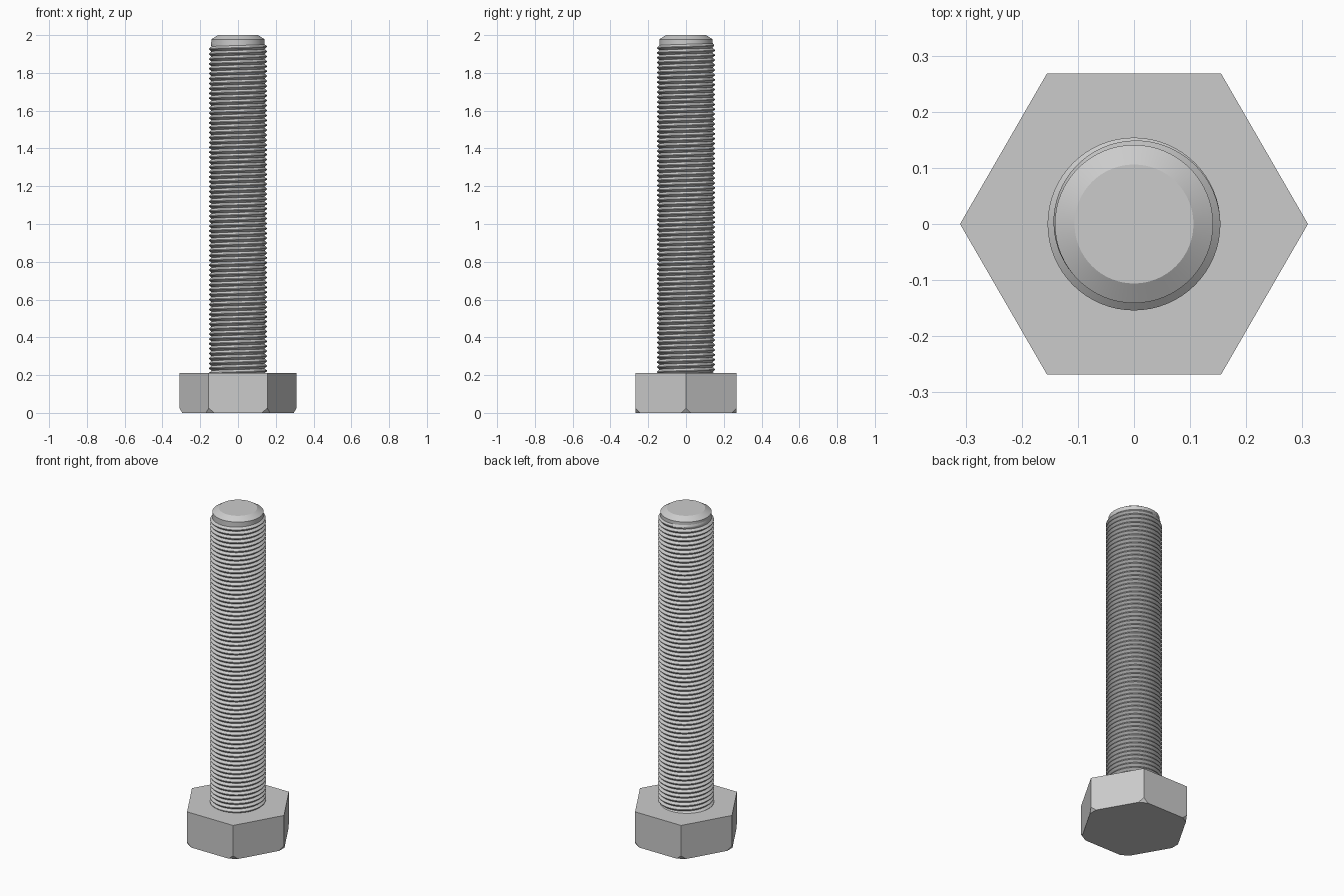
import bpy
import bmesh
from math import cos, sin, pi, tau, radians
from mathutils import Vector

if "Cube" in bpy.data.objects:
    bpy.data.objects.remove(bpy.data.objects["Cube"], do_unlink=True)

HEAD_RADIUS, HEAD_HEIGHT = 0.31, 0.21
CORE_RADIUS, CREST_RADIUS = 0.141, 0.154
PITCH, SEGMENTS = 0.026, 64
THREAD_TOP = 1.968

steel = bpy.data.materials.new("grey steel")
steel.use_nodes = True
steel.diffuse_color = (0.6, 0.6, 0.6, 1)
steel.node_tree.nodes["Principled BSDF"].inputs["Base Color"].default_value = (0.6, 0.6, 0.6, 1)


def finish(name, bm, smooth):
    bmesh.ops.recalc_face_normals(bm, faces=bm.faces)
    mesh = bpy.data.meshes.new(name)
    bm.to_mesh(mesh)
    bm.free()
    mesh.materials.append(steel)
    obj = bpy.data.objects.new(name, mesh)
    bpy.context.collection.objects.link(obj)
    if smooth:
        mesh.shade_smooth()
        mesh.set_sharp_from_angle(angle=radians(28))
    return obj


def ring(bm, radius, z, sides):
    return [bm.verts.new((radius * cos(tau * i / sides), radius * sin(tau * i / sides), z))
            for i in range(sides)]


def lathe(bm, profile, sides):
    """Stack closed rings of (radius, z) and cap both ends."""
    rings = [ring(bm, r, z, sides) for r, z in profile]
    for low, high in zip(rings, rings[1:]):
        for i in range(sides):
            j = (i + 1) % sides
            bm.faces.new((low[i], low[j], high[j], high[i]))
    bm.faces.new(rings[0][::-1])
    bm.faces.new(rings[-1])


# Hexagonal head, with the six lower corners cut off by slanted planes
bm = bmesh.new()
lathe(bm, [(HEAD_RADIUS, 0), (HEAD_RADIUS, HEAD_HEIGHT)], 6)
for i in range(6):
    out = Vector((cos(tau * i / 6), sin(tau * i / 6), 0))
    normal = out * 0.025 - Vector((0, 0, 0.015))
    bmesh.ops.bisect_plane(bm, geom=bm.verts[:] + bm.edges[:] + bm.faces[:],
                           plane_co=out * HEAD_RADIUS + Vector((0, 0, 0.025)),
                           plane_no=normal.normalized(), clear_outer=True)
    bmesh.ops.holes_fill(bm, edges=[e for e in bm.edges if e.is_boundary], sides=0)
finish("hex_head", bm, False)

# Plain core of the shank with its chamfered tip
bm = bmesh.new()
lathe(bm, [(CORE_RADIUS, HEAD_HEIGHT - 0.05), (CORE_RADIUS, 1.978), (0.106, 2.0)], SEGMENTS)
finish("shank_core", bm, True)

# Helical thread: a ridge section swept upwards, fading into the core at the tip
bm = bmesh.new()
start = HEAD_HEIGHT - PITCH / 2
steps = int((THREAD_TOP - PITCH / 2 - start) / PITCH * SEGMENTS)
previous = None
for i in range(steps + 1):
    angle = tau * i / SEGMENTS
    z = start + PITCH * i / SEGMENTS
    fade = min(1, (steps - i) / (SEGMENTS * 0.6))
    crest = CORE_RADIUS + (CREST_RADIUS - CORE_RADIUS) * fade
    section = [(CORE_RADIUS - 0.0005, -0.5), (crest, -0.06),
               (crest, 0.06), (CORE_RADIUS - 0.0005, 0.5)]
    row = [bm.verts.new((r * cos(angle), r * sin(angle), z + h * PITCH)) for r, h in section]
    if previous:
        for k in range(3):
            bm.faces.new((previous[k], row[k], row[k + 1], previous[k + 1]))
    previous = row
finish("helical_thread", bm, True)
